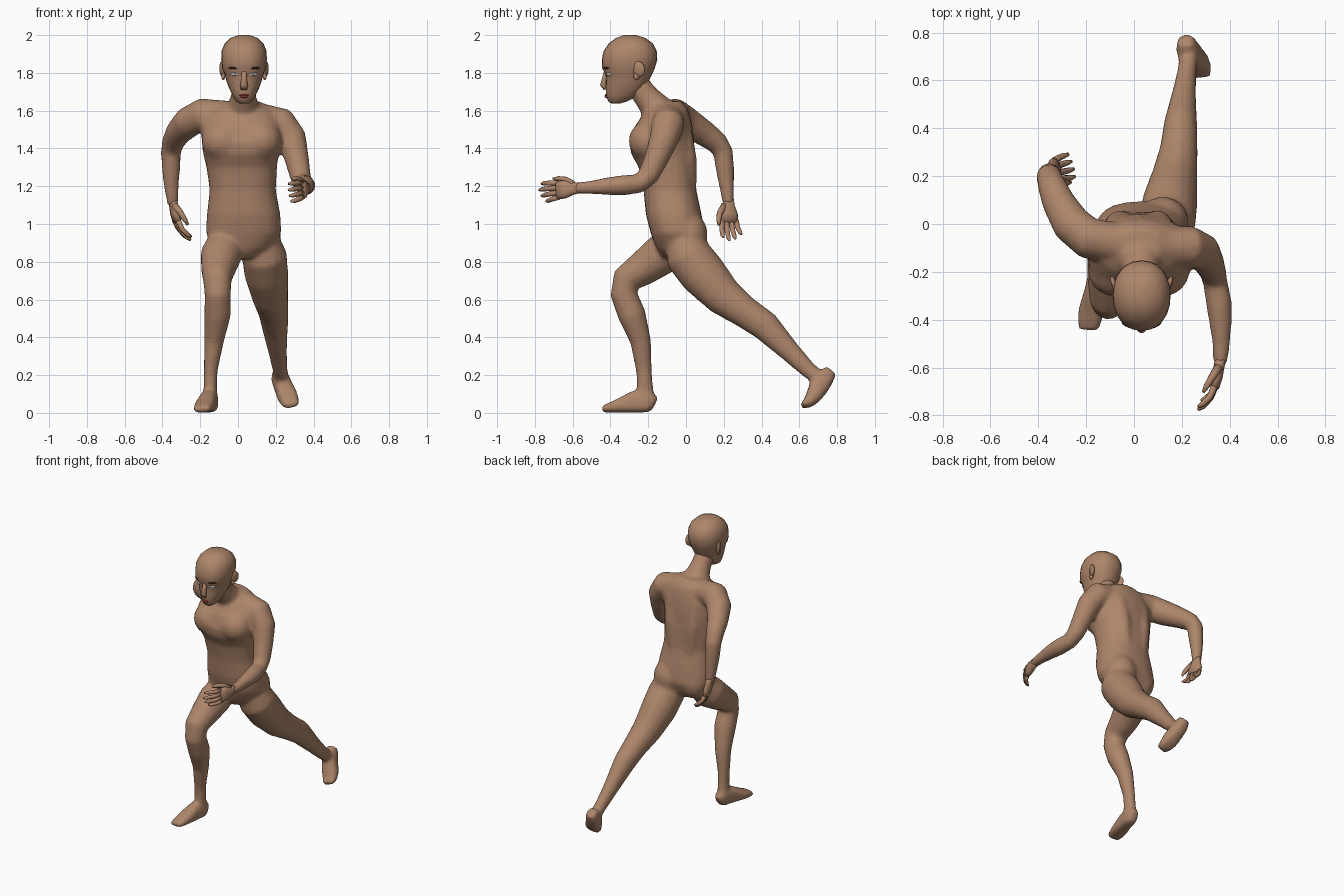
import bpy, bmesh, math
from mathutils import Vector, Matrix


def material(name, rgb):
    m = bpy.data.materials.new(name)
    m.diffuse_color = (*rgb, 1)
    return m


SKIN = material("skin", (0.42, 0.235, 0.145))
WHITE = material("eye_white", (0.75, 0.75, 0.78))
IRIS = material("iris", (0.3, 0.33, 0.38))
BROW = material("brow", (0.06, 0.03, 0.02))
LIP = material("lip", (0.5, 0.09, 0.07))


def loft(bm, pts, ref=(1, 0, 0), n=16, power=1.0, axis=None):
    """Tube through (x, y, z, ru, rv) rings; ru lies along ref, power < 1 is boxier."""
    P = [Vector(p[:3]) for p in pts]
    u = Vector(ref)
    rings = []
    for i, p in enumerate(pts):
        t = Vector(axis) if axis else P[min(i + 1, len(P) - 1)] - P[max(i - 1, 0)]
        t.normalize()
        u = (u - t * u.dot(t)).normalized()
        v = t.cross(u)
        ru, rv = p[3], p[-1]
        ring = []
        for k in range(n):
            a = 2 * math.pi * k / n
            c, s = math.cos(a), math.sin(a)
            c = math.copysign(abs(c) ** power, c)
            s = math.copysign(abs(s) ** power, s)
            ring.append(bm.verts.new(P[i] + u * c * ru + v * s * rv))
        rings.append(ring)
    for a, b in zip(rings, rings[1:]):
        for k in range(n):
            bm.faces.new((a[k], a[(k + 1) % n], b[(k + 1) % n], b[k]))
    bm.faces.new(rings[0][::-1])
    bm.faces.new(rings[-1])


def ball(bm, c, r, rot=(0, 0, 0), seg=16):
    m = Matrix.Translation(c)
    for ang, ax in zip(rot, "XYZ"):
        m = m @ Matrix.Rotation(ang, 4, ax)
    bmesh.ops.create_uvsphere(bm, u_segments=seg, v_segments=seg // 2 + 2, radius=1,
                              matrix=m @ Matrix.Diagonal((*r, 1)))


def finish(name, bm, mat):
    bmesh.ops.recalc_face_normals(bm, faces=bm.faces)
    for f in bm.faces:
        f.smooth = True
    me = bpy.data.meshes.new(name)
    bm.to_mesh(me)
    bm.free()
    me.materials.append(mat)
    ob = bpy.data.objects.new(name, me)
    bpy.context.collection.objects.link(ob)
    return ob


# ---- body: torso, neck, limbs and feet fused into one skin
bm = bmesh.new()
loft(bm, [(.03, -.05, .82, .05, .07), (.03, -.045, .87, .14, .11), (.03, -.045, .95, .2, .142),
          (.03, -.065, 1.05, .195, .148), (.025, -.085, 1.18, .175, .14),
          (.02, -.10, 1.30, .187, .15), (.015, -.123, 1.37, .2, .168), (.015, -.128, 1.43, .207, .172),
          (.02, -.118, 1.52, .218, .152), (.02, -.1, 1.60, .17, .115),
          (.025, -.085, 1.65, .09, .065)], n=24, power=.85, axis=(0, 0, 1))
loft(bm, [(.03, -.28, 1.77, .062, .065), (.03, -.215, 1.68, .066, .068),
          (.025, -.135, 1.59, .095, .09), (.02, -.1, 1.5, .09, .09)])
for s in (-1, 1):
    # chest, back muscle, buttock
    ball(bm, (.02 + s * .1, -.19, 1.44), (.115, .115, .11))
    loft(bm, [(.02 + s * .06, -.03, .95, .04), (.02 + s * .06, .005, 1.13, .05),
              (.02 + s * .08, -.005, 1.35, .062), (.02 + s * .09, -.03, 1.5, .06),
              (.02 + s * .05, -.055, 1.62, .035)])
    ball(bm, (.035 + s * .085, .0 + s * .015, .945), (.108, .1, .12))

# left arm reaching forward, right arm swung back
loft(bm, [(.12, -.09, 1.56, .08), (.23, -.095, 1.53, .088), (.285, -.115, 1.455, .078),
          (.31, -.155, 1.35, .066), (.33, -.2, 1.255, .057), (.34, -.245, 1.215, .052),
          (.355, -.33, 1.205, .055), (.362, -.42, 1.2, .047), (.365, -.51, 1.193, .036),
          (.36, -.59, 1.19, .03)], ref=(0, 1, 0))
loft(bm, [(-.07, -.08, 1.57, .085), (-.19, -.06, 1.578, .088), (-.262, .0, 1.54, .083),
          (-.315, .09, 1.485, .07), (-.345, .165, 1.43, .06), (-.355, .197, 1.38, .054),
          (-.355, .205, 1.3, .05), (-.353, .215, 1.2, .04), (-.345, .225, 1.1, .03)],
     ref=(0, 1, 0))

# right leg stepping forward, left leg pushing off behind
loft(bm, [(-.05, -.02, .96, .08, .08), (-.09, -.13, .835, .11, .11), (-.105, -.235, .76, .092, .092),
          (-.11, -.315, .705, .077, .08), (-.107, -.33, .63, .07, .072),
          (-.108, -.287, .52, .071, .075), (-.127, -.24, .38, .053, .056),
          (-.145, -.222, .22, .037, .043), (-.147, -.215, .09, .037, .045)])
loft(bm, [(.11, -.04, .98, .08, .08), (.14, .015, .83, .12, .125), (.15, .09, .735, .116, .125),
          (.17, .2, .615, .096, .104), (.187, .31, .535, .08, .085), (.195, .42, .46, .07, .08),
          (.21, .55, .325, .05, .057), (.222, .64, .235, .041, .046), (.228, .7, .185, .04, .04)])

# feet, heel to toe
for foot in ([(-.14, -.165, .045, .03, .04), (-.145, -.2, .064, .044, .064),
              (-.16, -.28, .058, .047, .058), (-.178, -.36, .036, .055, .036),
              (-.188, -.42, .023, .05, .023), (-.19, -.445, .019, .042, .018)],
             [(.215, .77, .225, .034, .034), (.222, .735, .185, .048, .05),
              (.24, .705, .14, .05, .053), (.262, .675, .088, .056, .043),
              (.278, .645, .052, .05, .028), (.285, .612, .04, .04, .016)]):
    loft(bm, foot, power=.7)
body = finish("body", bm, SKIN)
r = body.modifiers.new("fuse", 'REMESH')
r.mode, r.voxel_size, r.use_smooth_shade = 'VOXEL', .011, True
s = body.modifiers.new("soften", 'SMOOTH')
s.factor, s.iterations = .5, 14
d = body.modifiers.new("simplify", 'DECIMATE')
d.ratio = .3


# ---- hands: palm, four curled fingers, thumb
def hand(name, wrist, fwd, thumb, palm, size):
    w, f, t, p = (Vector(v) for v in (wrist, fwd, thumb, palm))
    f.normalize(); t.normalize(); p.normalize()
    bm = bmesh.new()
    loft(bm, [(*(w - f * .03), .024, .022), (*(w + f * .02), .03, .021),
              (*(w + f * .06), .044, .022), (*(w + f * .105), .046, .017)], t, 12, .85)
    for off, ln in ((.035, .085), (.012, .1), (-.012, .092), (-.035, .07)):
        b = w + t * off + f * .095
        spread = t * off * .25
        loft(bm, [(*b, .013), (*(b + f * ln * .5 + p * .008 + spread * .5), .0125),
                  (*(b + f * ln * .85 + p * .03 + spread), .011),
                  (*(b + f * ln + p * .046 + spread), .006)], t, 8)
    b = w + f * .02 + t * .02
    loft(bm, [(*b, .018), (*(b + f * .04 + t * .03 + p * .015), .015),
              (*(b + f * .075 + t * .04 + p * .028), .012),
              (*(b + f * .1 + t * .042 + p * .036), .006)], p, 8)
    for v in bm.verts:
        v.co = w + (v.co - w) * size
    finish(name, bm, SKIN)


hand("left_hand", (.36, -.575, 1.19), (-.2, -.97, -.1), (-.1, -.1, 1), (-1, .1, -.1), 1.08)
hand("right_hand", (-.345, .225, 1.12), (.2, .03, -1), (.25, -1, 0), (1, .3, .1), 1.1)

# ---- head: rings of (z, front y, back y, half width)
CX = .032
bm = bmesh.new()
loft(bm, [(CX, (a + b) / 2, z, w, (b - a) / 2) for z, a, b, w in (
    (1.637, -.395, -.35, .022), (1.65, -.412, -.31, .042), (1.68, -.425, -.25, .06),
    (1.72, -.424, -.215, .08), (1.76, -.424, -.195, .094), (1.795, -.428, -.178, .103),
    (1.825, -.444, -.165, .116), (1.87, -.446, -.152, .121), (1.915, -.436, -.155, .119),
    (1.955, -.41, -.175, .103), (1.985, -.37, -.215, .072), (2.0, -.33, -.265, .03))],
     n=24, power=.92, axis=(0, 0, 1))
loft(bm, [(CX, -.42, 1.82, .016, .012), (CX, -.43, 1.77, .014, .015),
          (CX, -.438, 1.735, .021, .018), (CX, -.428, 1.712, .018, .008)], n=10)
finish("head", bm, SKIN)

# ---- ears, eyes, brows, lips
for side, s in (("right", -1), ("left", 1)):
    bm = bmesh.new()
    ball(bm, (CX + s * .115, -.25, 1.82), (.012, .034, .042), (.2, 0, -s * .35), 12)
    ball(bm, (CX + s * .11, -.262, 1.782), (.01, .016, .02), seg=8)
    finish(side + "_ear", bm, SKIN)
    for part, c, rad, rot, mat in (
            ("eye", (.045, -.406, 1.793), (.027, .016, .011), s * .3, WHITE),
            ("iris", (.045, -.417, 1.793), (.008, .007, .009), 0, IRIS),
            ("brow", (.05, -.422, 1.826), (.036, .013, .007), s * .35, BROW)):
        bm = bmesh.new()
        ball(bm, (CX + s * c[0], c[1], c[2]), rad, (0, 0, rot), 12)
        finish(f"{side}_{part}", bm, mat)
bm = bmesh.new()
for z, w in ((1.682, .026), (1.673, .022)):
    ball(bm, (CX, -.419, z), (w, .012, .006), seg=12)
finish("lips", bm, LIP)
